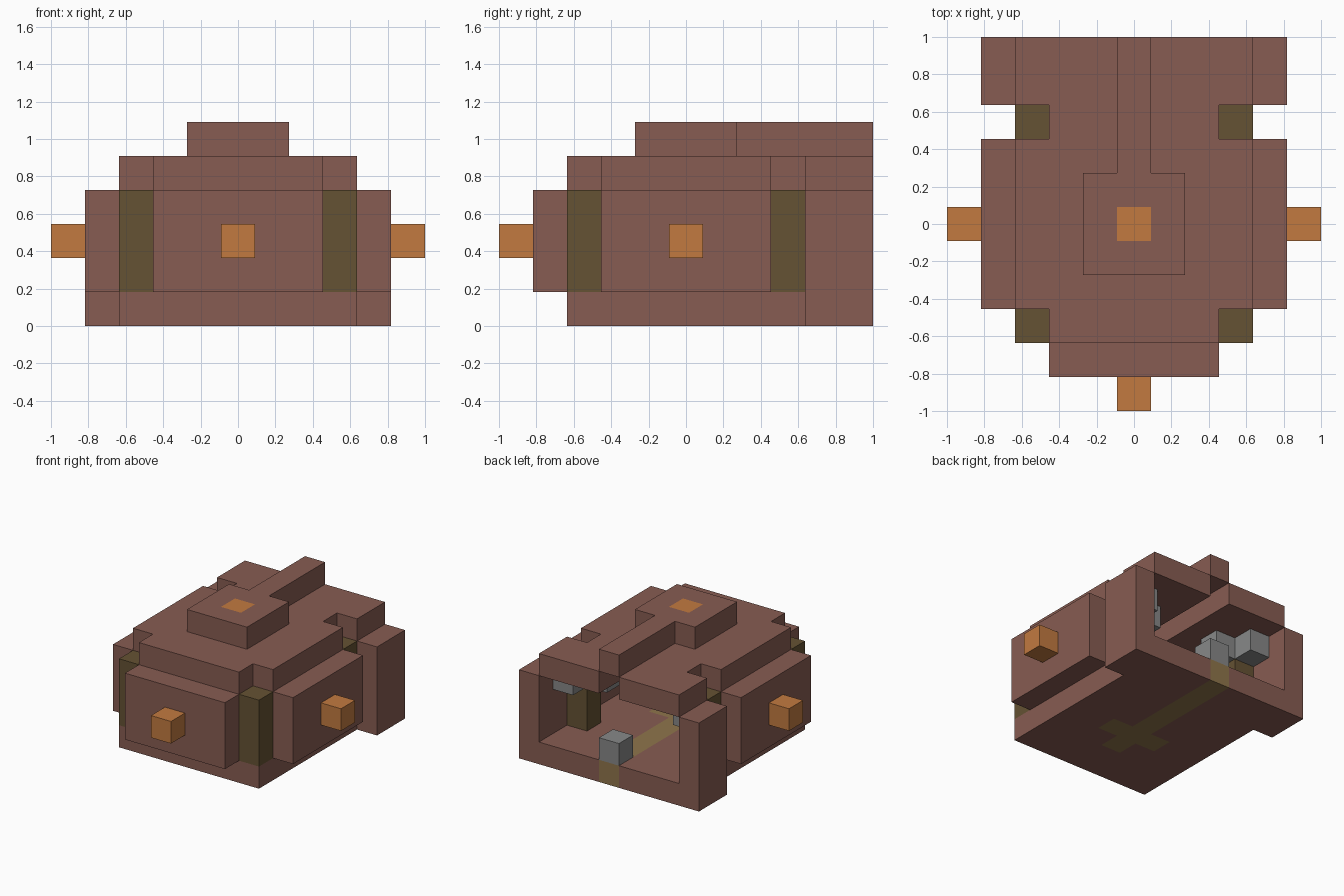
import bpy
import bmesh
from mathutils import Vector

U = 2 / 11  # size of one building block

if "Cube" in bpy.data.objects:
    bpy.data.objects.remove(bpy.data.objects["Cube"], do_unlink=True)


def material(name, rgb):
    color = [((c / 255 + 0.055) / 1.055) ** 2.4 for c in rgb] + [1]
    mat = bpy.data.materials.new(name)
    mat.use_nodes = True
    mat.diffuse_color = color
    bsdf = next(n for n in mat.node_tree.nodes if n.type == 'BSDF_PRINCIPLED')
    bsdf.inputs["Base Color"].default_value = color
    return mat


BROWN = material("red brown", (135, 92, 82))
OLIVE = material("dark olive", (101, 82, 51))
TAN = material("olive tan", (143, 117, 75))
ORANGE = material("orange", (194, 122, 64))
GREY = material("grey", (135, 136, 136))


def finish(name, bm, mats):
    bmesh.ops.recalc_face_normals(bm, faces=bm.faces)
    mesh = bpy.data.meshes.new(name)
    bm.to_mesh(mesh)
    bm.free()
    for mat in mats:
        mesh.materials.append(mat)
    obj = bpy.data.objects.new(name, mesh)
    bpy.context.collection.objects.link(obj)


def block(name, x, y, z, mat):
    """Box over inclusive block ranges; x and y count from the centre, z from the ground."""
    bm = bmesh.new()
    bmesh.ops.create_cube(bm, size=1)
    for v in bm.verts:
        for axis, (lo, hi) in enumerate((x, y, z)):
            shift = 0 if axis == 2 else -0.5
            v.co[axis] = U * ((lo if v.co[axis] < 0 else hi + 1) + shift)
    finish(name, bm, [mat])


def slab(name, level, inside, painted, mats):
    """One-block-thick plate of the cells where inside() holds; painted() cells use the second colour."""
    bm = bmesh.new()
    span = range(-5, 6)
    cells = {(x, y) for x in span for y in span if inside(x, y)}

    def quad(centre, a, b, index):
        corners = [centre + s * a + t * b for s, t in ((-1, -1), (1, -1), (1, 1), (-1, 1))]
        bm.faces.new([bm.verts.new(c * U) for c in corners]).material_index = index

    for x, y in cells:
        mid = Vector((x, y, level + 0.5))
        index = int(painted(x, y))
        for d in ((1, 0, 0), (-1, 0, 0), (0, 1, 0), (0, -1, 0), (0, 0, 1), (0, 0, -1)):
            if d[2] == 0 and (x + d[0], y + d[1]) in cells:
                continue
            half = Vector(d) / 2
            a, b = [Vector(v) / 2 for v, k in zip(((1, 0, 0), (0, 1, 0), (0, 0, 1)), d) if k == 0]
            quad(mid + half, a, b, index)
    bmesh.ops.remove_doubles(bm, verts=bm.verts, dist=U / 100)
    bmesh.ops.recalc_face_normals(bm, faces=bm.faces)
    bmesh.ops.dissolve_limit(bm, angle_limit=0.01, verts=bm.verts, edges=bm.edges,
                             delimit={'MATERIAL'})
    finish(name, bm, mats)


def track(x, y):
    """Line from the back to a small cross in the middle."""
    return (x == 0 and y >= -1) or (y == 0 and abs(x) <= 1)


def body(x, y):
    return abs(x) <= 3 and y >= -3


# Floor with painted track, notched roof with a matching channel, raised cap
slab("floor", 0, body, track, [BROWN, TAN])
slab("roof", 4, lambda x, y: body(x, y) and not (abs(x) == 3 and abs(y) == 3) and not track(x, y),
     lambda x, y: False, [BROWN])
slab("roof_cap", 5, lambda x, y: (abs(x) <= 1 and abs(y) <= 1) or (x == 0 and y >= 2),
     lambda x, y: x == 0 and y == 0, [BROWN, ORANGE])

# Front wall and its port, block at the rear of the track
block("front_wall", (-2, 2), (-4, -4), (1, 3), BROWN)
block("front_port", (0, 0), (-5, -5), (2, 2), ORANGE)
block("rear_track_stop", (0, 0), (5, 5), (1, 1), GREY)

# Side walls, ports, rear posts, corner pillars and brackets on both sides
for side, s in (("left", 1), ("right", -1)):
    def at(x):
        return (s * x, s * x)

    block(side + "_wall", at(4), (-2, 2), (1, 3), BROWN)
    block(side + "_port", at(5), (0, 0), (2, 2), ORANGE)
    block(side + "_rear_post", at(4), (4, 5), (0, 3), BROWN)
    for end, y in (("front", -3), ("rear", 3)):
        block(side + "_" + end + "_pillar", at(3), (y, y), (1, 3), OLIVE)
        block(side + "_" + end + "_inner_bracket", at(2), (y, y), (3, 3), GREY)
    block(side + "_front_side_bracket", at(3), (-2, -2), (3, 3), GREY)
    block(side + "_rear_side_bracket", at(3), (4, 4), (3, 3), GREY)
